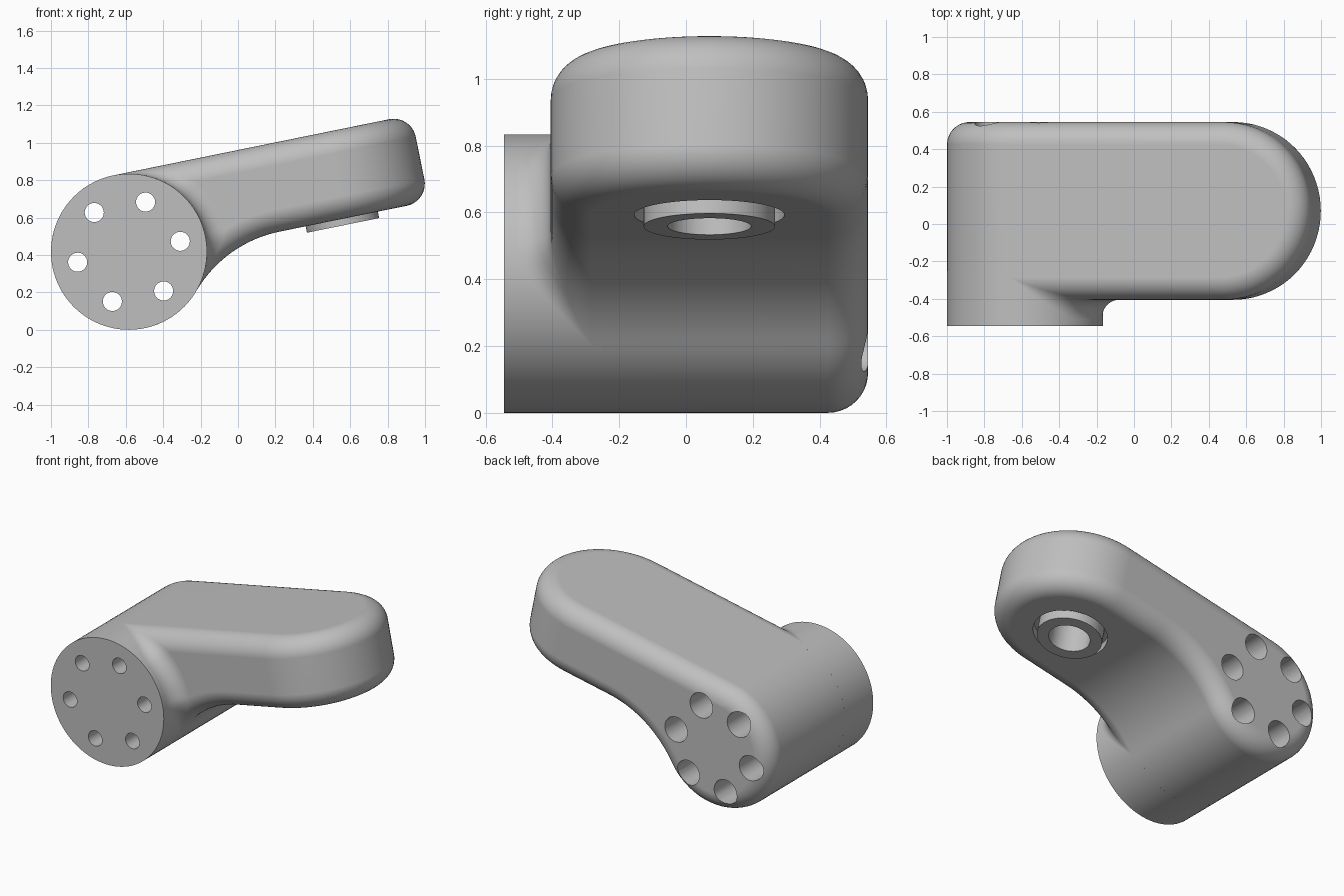
import bpy, bmesh
from math import sin, cos, pi, sqrt, acos, atan2, radians
from mathutils import Matrix

if "Cube" in bpy.data.objects:
    bpy.data.objects.remove(bpy.data.objects["Cube"])

metal = bpy.data.materials.new("cast grey")
metal.use_nodes = True
GREY = (0.52, 0.52, 0.52, 1)
metal.diffuse_color = GREY
metal.node_tree.nodes["Principled BSDF"].inputs["Base Color"].default_value = GREY

# Main sizes, in a frame whose origin is the hub centre and whose x runs along the arm
HUB_R, FRONT, BACK, HUB_FRONT = 0.417, -0.405, 0.545, -0.545
BOTTOM, END_U = -0.055, 1.15
ROUND, FILLET = 0.12, 0.1
MID_Y, END_R = (FRONT + BACK) / 2, (BACK - FRONT) / 2
ARC_R, ARC_U = 0.67, 0.81
ARC_W = BOTTOM - ARC_R
TANGENT = atan2(ARC_W, ARC_U)
TILT = Matrix.Translation((-0.583, 0, HUB_R)) @ Matrix.Rotation(-radians(11.5), 4, 'Y')
ALONG_Y = Matrix.Rotation(-pi / 2, 4, 'X')


def finish(name, bm):
    bmesh.ops.recalc_face_normals(bm, faces=bm.faces)
    mesh = bpy.data.meshes.new(name)
    bm.to_mesh(mesh)
    bm.free()
    mesh.materials.append(metal)
    obj = bpy.data.objects.new(name, mesh)
    bpy.context.collection.objects.link(obj)
    mesh.transform(TILT)
    return obj


def revolve(bm, profile, matrix, closed=False, n=48):
    """Turn (radius, height) points about z; ends are capped unless the profile is closed."""
    rings = [[bm.verts.new(matrix @ Matrix.Rotation(2 * pi * i / n, 4, 'Z')
                           @ Matrix.Translation((r, 0, h)).to_translation())
              for i in range(n)] for r, h in profile]
    pairs = list(zip(rings, rings[1:]))
    if closed:
        pairs.append((rings[-1], rings[0]))
    else:
        bm.faces.new(rings[0])
        bm.faces.new(rings[-1])
    for a, b in pairs:
        for i in range(n):
            j = (i + 1) % n
            bm.faces.new((a[i], a[j], b[j], b[i]))


def apply_modifiers(obj):
    graph = bpy.context.evaluated_depsgraph_get()
    mesh = bpy.data.meshes.new_from_object(obj.evaluated_get(graph))
    obj.modifiers.clear()
    obj.data = mesh


def cut(obj, cutter):
    mod = obj.modifiers.new("cut", 'BOOLEAN')
    mod.operation, mod.solver, mod.object = 'DIFFERENCE', 'EXACT', cutter
    apply_modifiers(obj)


def smooth(obj):
    bpy.ops.object.select_all(action='DESELECT')
    obj.select_set(True)
    bpy.context.view_layer.objects.active = obj
    bpy.ops.object.shade_smooth_by_angle(angle=radians(32))
    mod = obj.modifiers.new("flat normals", 'WEIGHTED_NORMAL')
    mod.keep_sharp = True


# Arm: side outline from the top of the end, round the hub, along the hollow underside
outline = [(END_U, HUB_R)]
N_HUB, N_ARC, N_END = 48, 20, 40
sweep = TANGENT + 2 * pi - pi / 2
for i in range(N_HUB + 1):
    a = pi / 2 + sweep * i / N_HUB
    outline.append((HUB_R * cos(a), HUB_R * sin(a)))
for i in range(1, N_ARC + 1):
    a = TANGENT + pi + (pi / 2 - TANGENT - pi) * i / N_ARC
    outline.append((ARC_U + ARC_R * cos(a), ARC_W + ARC_R * sin(a)))
outline.append((END_U, BOTTOM))

bm = bmesh.new()
front = [bm.verts.new((u, FRONT, w)) for u, w in outline]
back = [bm.verts.new((u, BACK, w)) for u, w in outline]


def end_arc(first, last, w):
    arc = [bm.verts.new((END_U + END_R * sin(pi * i / N_END),
                         MID_Y - END_R * cos(pi * i / N_END), w)) for i in range(1, N_END)]
    return [first] + arc + [last]


top = end_arc(front[0], back[0], HUB_R)
under = end_arc(front[-1], back[-1], BOTTOM)
bm.faces.new(front)
bm.faces.new(back)
bm.faces.new(top + [back[1], front[1]])
bm.faces.new(under + [back[-2], front[-2]])
for i in range(1, len(outline) - 2):
    bm.faces.new((front[i], front[i + 1], back[i + 1], back[i]))
for i in range(N_END):
    bm.faces.new((top[i], top[i + 1], under[i + 1], under[i]))
bmesh.ops.recalc_face_normals(bm, faces=bm.faces)
rims = [e for e in bm.edges if e.calc_face_angle(0) > 1]
bmesh.ops.bevel(bm, geom=rims, offset=ROUND, segments=10, profile=0.5, affect='EDGES')
arm = finish("arm", bm)

# Hub flange that stands out at the front
bm = bmesh.new()
revolve(bm, [(HUB_R, HUB_FRONT), (HUB_R, -0.25)], ALONG_Y, n=96)
hub = finish("hub_flange", bm)

# Bolt holes: narrow at the front, wide from the back
bm = bmesh.new()
for k in range(6):
    a = k * pi / 3
    place = Matrix.Translation((0.28 * cos(a), 0, 0.28 * sin(a))) @ ALONG_Y
    revolve(bm, [(0.051, -0.7), (0.051, -0.15), (0.083, -0.15), (0.083, 0.7)], place, n=32)
bolts = finish("bolt_hole_cutter", bm)

# Pocket and bore under the end of the arm
bm = bmesh.new()
BOSS = Matrix.Translation((END_U, MID_Y, 0))
revolve(bm, [(0.225, -0.2), (0.225, 0.0), (0.125, 0.0), (0.125, 0.25)], BOSS)
bore = finish("bore_cutter", bm)

cut(arm, bolts)
cut(arm, bore)
cut(hub, bolts)
for helper in (bolts, bore):
    bpy.data.objects.remove(helper)

# Bushing ring in the pocket
bm = bmesh.new()
revolve(bm, [(0.125, -0.09), (0.197, -0.09), (0.197, 0.01), (0.125, 0.01)], BOSS, closed=True)
bushing = finish("bushing", bm)


# Fillet between flange and arm: a ball rolled round the flange, resting on the arm
def arm_front(r, a):
    u, w = r * cos(a), r * sin(a)
    d = min(HUB_R - w, sqrt((u - ARC_U) ** 2 + (w - ARC_W) ** 2) - ARC_R)
    if d < -1e-6:
        return None
    k = max(ROUND - max(d, 0), 0)
    return FRONT + ROUND - sqrt(ROUND ** 2 - k ** 2)


bm = bmesh.new()
rows, centre = [], HUB_R + FILLET
for i in range(1, 60):
    a = TANGENT + (pi / 2 - TANGENT) * i / 60
    best = None
    for k in range(101):
        phi = pi / 2 * k / 100
        y = arm_front(centre - FILLET * cos(phi), a)
        if y is not None and (best is None or y - FILLET * sin(phi) < best[0]):
            best = (y - FILLET * sin(phi), phi)
    if best is None:
        continue
    row = []
    for k in range(11):
        phi = best[1] * k / 10
        r = centre - FILLET * cos(phi)
        row.append(bm.verts.new((r * cos(a), best[0] + FILLET * sin(phi), r * sin(a))))
    rows.append(row)
for a, b in zip(rows, rows[1:]):
    for k in range(10):
        bm.faces.new((a[k], b[k], b[k + 1], a[k + 1]))
fillet = finish("flange_fillet", bm)
# Turn the open sheet to face forward
if sum(p.normal.y * p.area for p in fillet.data.polygons) > 0:
    fillet.data.flip_normals()

for part in (arm, hub, bushing, fillet):
    smooth(part)
